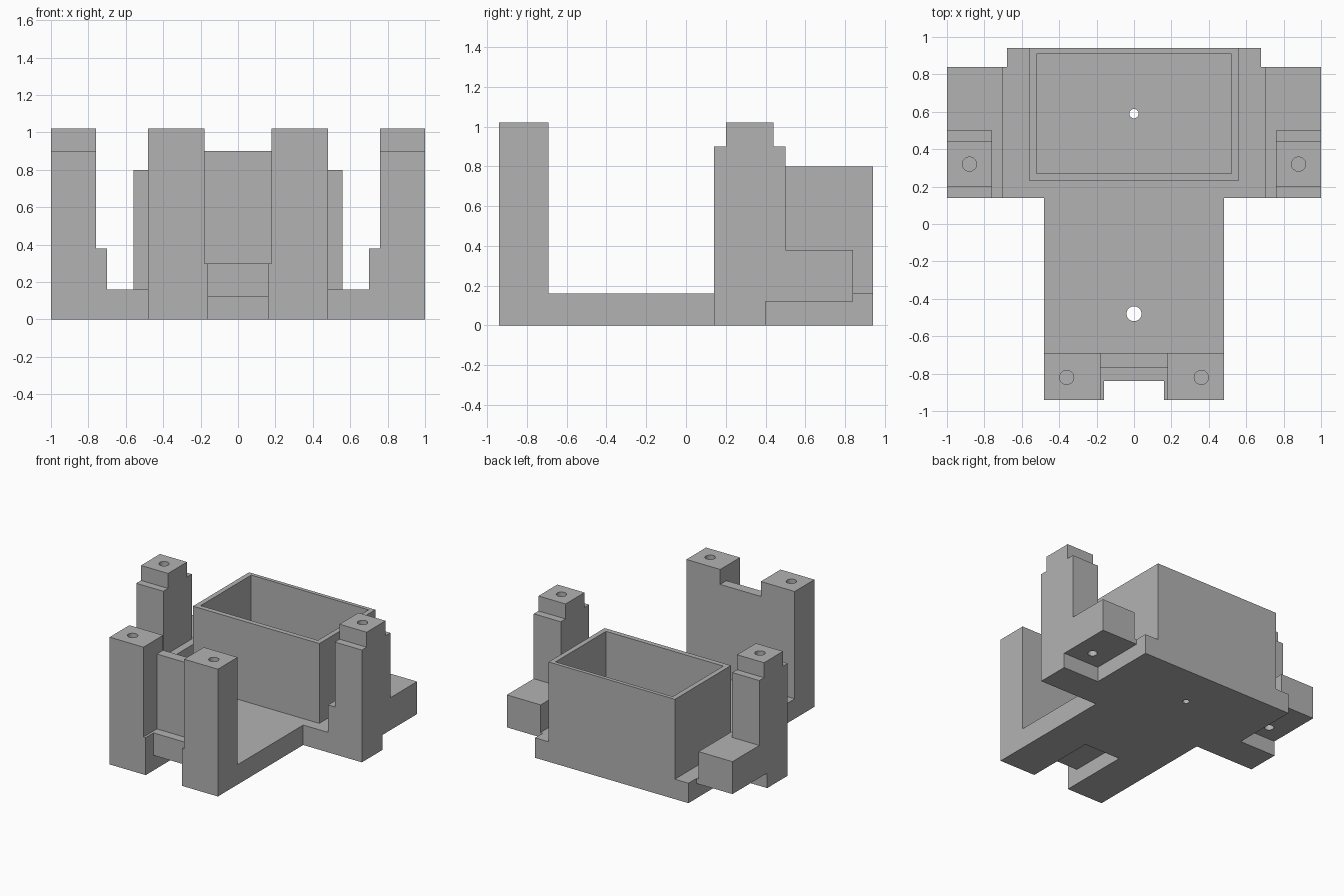
import bpy, bmesh, math
from mathutils import Vector

if "Cube" in bpy.data.objects:
    bpy.data.objects.remove(bpy.data.objects["Cube"])

plastic = bpy.data.materials.new("grey_plastic")
plastic.diffuse_color = (0.45, 0.45, 0.45, 1)
plastic.use_nodes = True
plastic.node_tree.nodes["Principled BSDF"].inputs["Base Color"].default_value = plastic.diffuse_color


def finish(name, bm):
    bmesh.ops.recalc_face_normals(bm, faces=bm.faces[:])
    mesh = bpy.data.meshes.new(name)
    bm.to_mesh(mesh)
    bm.free()
    mesh.materials.append(plastic)
    obj = bpy.data.objects.new(name, mesh)
    bpy.context.collection.objects.link(obj)
    return obj


def prism(name, points, axis, lo, hi):
    """Extrude a 2D profile along x (points are y, z) or z (points are x, y)."""
    bm = bmesh.new()
    place = (lambda a, b: (lo, a, b)) if axis == "x" else (lambda a, b: (a, b, lo))
    face = bm.faces.new([bm.verts.new(place(a, b)) for a, b in points])
    new = bmesh.ops.extrude_face_region(bm, geom=[face])["geom"]
    step = Vector((hi - lo, 0, 0)) if axis == "x" else Vector((0, 0, hi - lo))
    bmesh.ops.translate(bm, vec=step, verts=[v for v in new if isinstance(v, bmesh.types.BMVert)])
    return finish(name, bm)


def box(name, x0, x1, y0, y1, z0, z1):
    return prism(name, [(x0, y0), (x1, y0), (x1, y1), (x0, y1)], "z", z0, z1)


def drill(name, x, y, r, z0, z1):
    n = 32
    ring = [(x + r * math.cos(2 * math.pi * i / n), y + r * math.sin(2 * math.pi * i / n))
            for i in range(n)]
    return prism(name, ring, "z", z0, z1)


def combine(body, part, operation):
    mod = body.modifiers.new(part.name, "BOOLEAN")
    mod.operation = operation
    mod.solver = "EXACT"
    mod.object = part
    part.hide_render = True
    bpy.context.view_layer.objects.active = body
    bpy.ops.object.modifier_apply(modifier=mod.name)
    bpy.data.objects.remove(part, do_unlink=True)


# T-shaped base plate
half = [(0.48, -0.94), (0.48, 0.14), (1.0, 0.14), (1.0, 0.4), (0.68, 0.4), (0.68, 0.94)]
body = prism("mounting_bracket", half + [(-x, y) for x, y in reversed(half)], "z", 0, 0.16)

# front wall and open tray
combine(body, box("front_wall", -0.48, 0.48, -0.94, -0.69, 0, 1.02), "UNION")
combine(body, box("tray", -0.56, 0.56, 0.23, 0.94, 0.08, 0.8), "UNION")

# side arms with stepped towers
arm = [(0.14, 0), (0.4, 0), (0.4, 0.12), (0.84, 0.12), (0.84, 0.38), (0.14, 0.38)]
tower = [(0.14, 0.2), (0.5, 0.2), (0.5, 0.9), (0.44, 0.9), (0.44, 1.02),
         (0.2, 1.02), (0.2, 0.9), (0.14, 0.9)]
for s in (-1, 1):
    combine(body, prism("side_arm", arm, "x", s * 0.70, s * 1.0), "UNION")
    combine(body, prism("side_tower", tower, "x", s * 0.76, s * 1.0), "UNION")
    x0, x1 = sorted((s * 0.62, s * 0.75))
    combine(body, box("arm_root", x0, x1, 0.3, 0.84, 0.12, 0.16), "UNION")

# tray cavity, front wall openings and underside cable channel
for cutter in (
    box("tray_cavity", -0.52, 0.52, 0.27, 0.91, 0.16, 1.0),
    box("wall_top_gap", -0.18, 0.18, -1.1, -0.6, 0.9, 1.2),
    box("wall_recess", -0.18, 0.18, -1.1, -0.77, 0.3, 1.1),
    box("front_notch", -0.16, 0.16, -1.1, -0.84, -0.1, 0.4),
    box("cable_channel", -0.16, 0.16, -1.0, -0.36, -0.1, 0.12),
    drill("tray_hole", 0, 0.59, 0.025, -0.1, 0.3),
    drill("cable_hole", 0, -0.48, 0.04, 0.05, 0.3),
):
    combine(body, cutter, "DIFFERENCE")

# screw holes in the posts, towers and arm undersides
for s in (-1, 1):
    for cutter in (
        drill("post_hole", s * 0.36, -0.82, 0.038, 0.72, 1.1),
        drill("tower_hole", s * 0.88, 0.32, 0.038, 0.72, 1.1),
        drill("arm_hole", s * 0.84, 0.53, 0.035, 0.05, 0.3),
    ):
        combine(body, cutter, "DIFFERENCE")

# one colour, crisp edges, smooth hole walls
body.data.materials.clear()
body.data.materials.append(plastic)
for p in body.data.polygons:
    p.material_index = 0
bpy.ops.object.select_all(action="DESELECT")
body.select_set(True)
bpy.context.view_layer.objects.active = body
bpy.ops.object.shade_smooth_by_angle(angle=math.radians(30))
